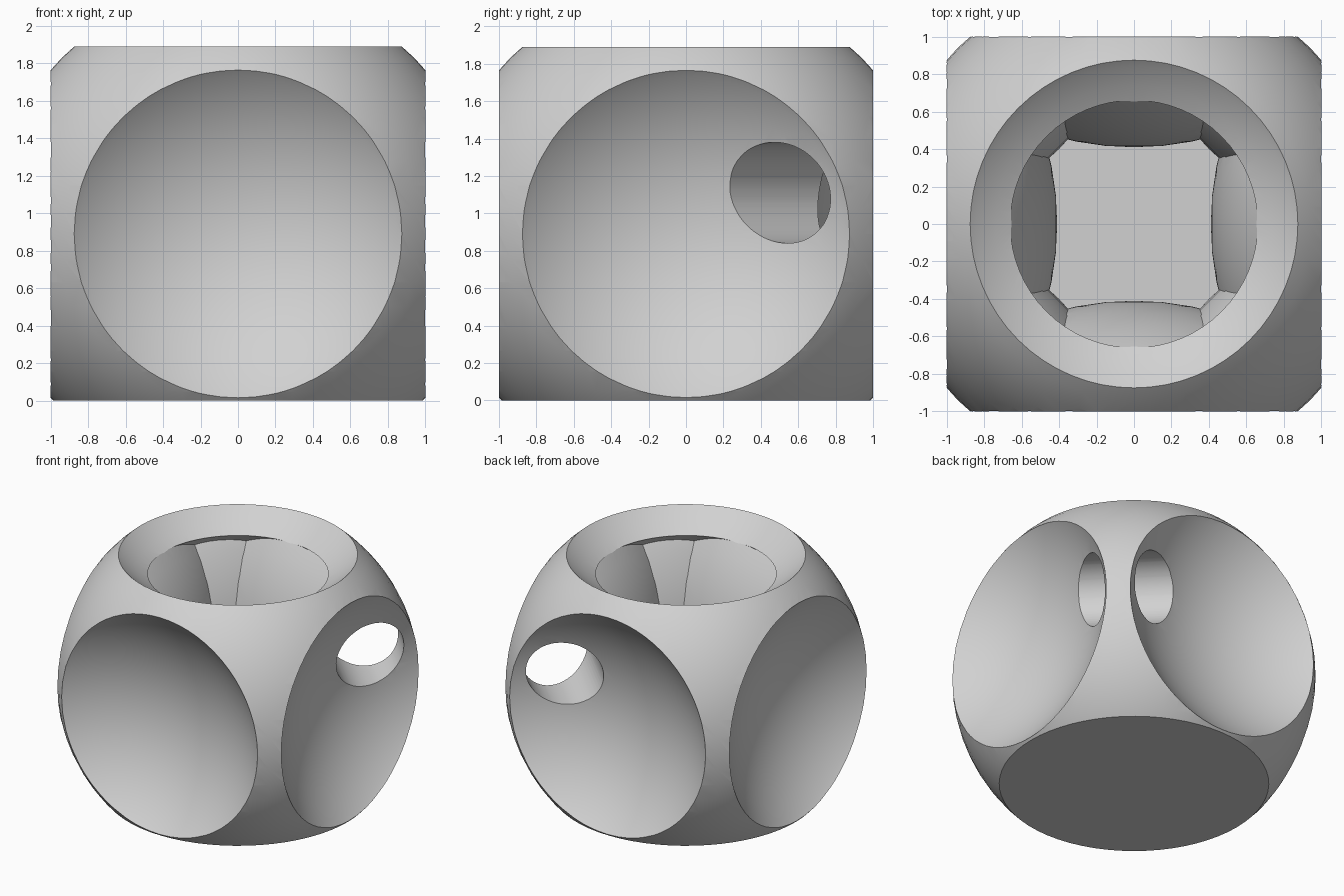
import bpy, math
from mathutils import Vector

old = bpy.data.objects.get("Cube")
if old:
    bpy.data.objects.remove(old, do_unlink=True)

CZ = 0.89        # height of the ball's centre
R = 1.33         # radius of the ball and of the scoops
WALL = 0.26      # wall thickness around the hollow
SIDES = [(1, 0, 0), (-1, 0, 0), (0, 1, 0), (0, -1, 0)]
CORNERS = [(1, 1, 0), (-1, 1, 0), (-1, -1, 0), (1, -1, 0)]

grey = bpy.data.materials.new("plain_grey")
grey.use_nodes = True
grey.diffuse_color = (0.64, 0.64, 0.64, 1)
grey.node_tree.nodes["Principled BSDF"].inputs["Base Color"].default_value = grey.diffuse_color


def finish(name):
    obj = bpy.context.object
    obj.name = name
    obj.data.materials.append(grey)
    return obj


def ball(name, radius, direction=(0, 0, 1), distance=0):
    """Sphere pushed out from the centre, its pole along the direction."""
    d = Vector(direction).normalized()
    bpy.ops.mesh.primitive_uv_sphere_add(
        segments=64, ring_count=32, radius=radius,
        location=d * distance + Vector((0, 0, CZ)),
        rotation=d.to_track_quat('Z', 'Y').to_euler())
    return finish(name)


def slab(name, top):
    """Big block whose top face lies at the given height."""
    bpy.ops.mesh.primitive_cube_add(size=4, location=(0, 0, top - 2))
    return finish(name)


def cut(target, cutter):
    cutter.hide_render = True
    mod = target.modifiers.new(cutter.name, 'BOOLEAN')
    mod.operation = 'DIFFERENCE'
    mod.solver = 'EXACT'
    mod.object = cutter
    bpy.context.view_layer.objects.active = target
    bpy.ops.object.modifier_apply(modifier=mod.name)
    bpy.data.objects.remove(cutter, do_unlink=True)


# Hollow: inner ball pinched by the side walls, the corner walls and the floor
hollow = ball("hollow", R - WALL + 0.005)
for d in SIDES:
    cut(hollow, ball("side_wall", R + WALL, d, 2))
for d in CORNERS:
    cut(hollow, ball("corner_wall", 1.87, d, 2.436))
cut(hollow, slab("floor", WALL))

# Body: ball with a flat base, the hollow, and a round scoop on five sides
body = ball("scooped_body", R)
cut(body, slab("base_cut", 0))
cut(body, hollow)
for d in SIDES + [(0, 0, 1)]:
    cut(body, ball("scoop", R, d, 2))

# Round hole through the back left corner post
axis = Vector((1, -1, 0))
bpy.ops.mesh.primitive_cylinder_add(
    vertices=64, radius=0.27, depth=1.6, location=(0.665, 0.665, 1.11),
    rotation=axis.to_track_quat('Z', 'Y').to_euler())
cut(body, finish("corner_hole"))

# Smooth surfaces with crisp rims
bpy.ops.object.select_all(action='DESELECT')
body.select_set(True)
bpy.context.view_layer.objects.active = body
bpy.ops.object.shade_smooth_by_angle(angle=math.radians(25))
